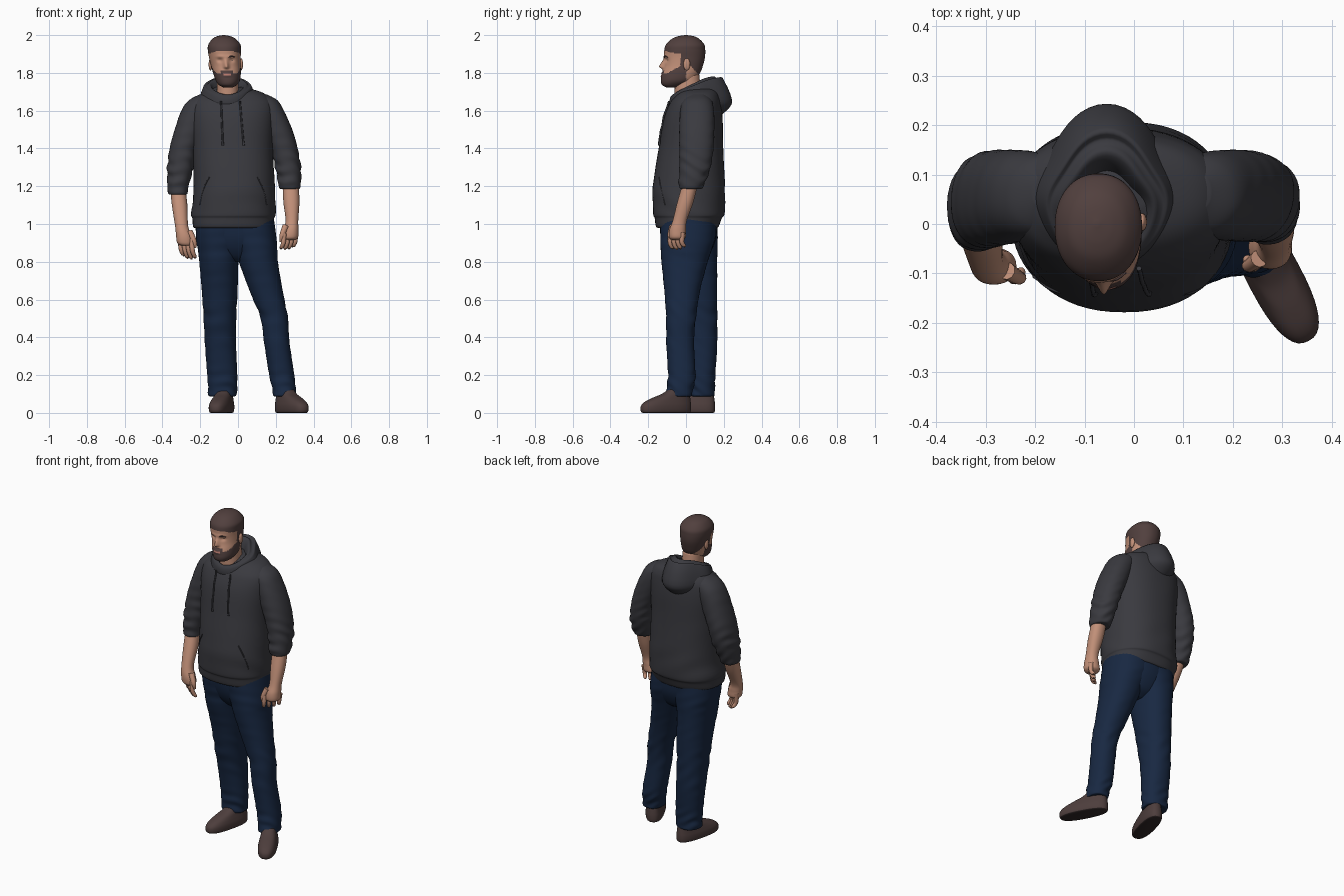
import bpy, bmesh, math
from math import sin, cos, pi, exp
from mathutils import Vector, Matrix

cube = bpy.data.objects.get("Cube")
if cube:
    bpy.data.objects.remove(cube, do_unlink=True)


def material(name, r, g, b):
    mat = bpy.data.materials.new(name)
    mat.use_nodes = True
    mat.diffuse_color = (r, g, b, 1)
    shader = mat.node_tree.nodes["Principled BSDF"]
    shader.inputs["Base Color"].default_value = (r, g, b, 1)
    shader.inputs["Roughness"].default_value = 0.8
    return mat


SKIN = material("skin", 0.54, 0.28, 0.19)
HAIR = material("brown hair", 0.083, 0.051, 0.048)
CLOTH = material("charcoal cloth", 0.042, 0.042, 0.05)
DENIM = material("navy denim", 0.009, 0.021, 0.054)
LEATHER = material("brown leather", 0.075, 0.048, 0.046)
SOLE = material("dark sole", 0.03, 0.02, 0.02)
LIPS = material("lips", 0.5, 0.2, 0.16)
EYE = material("eye", 0.05, 0.04, 0.04)


def finish(name, bm, mats):
    bmesh.ops.recalc_face_normals(bm, faces=bm.faces)
    for face in bm.faces:
        face.smooth = True
    mesh = bpy.data.meshes.new(name)
    bm.to_mesh(mesh)
    bm.free()
    for mat in mats:
        mesh.materials.append(mat)
    obj = bpy.data.objects.new(name, mesh)
    bpy.context.collection.objects.link(obj)
    return obj


def resample(rows, steps):
    """Smooth curve through rows of numbers."""
    out = []
    for i in range(len(rows) - 1):
        a, b, c, d = (rows[min(max(i + k, 0), len(rows) - 1)] for k in (-1, 0, 1, 2))
        for s in range(steps):
            t = s / steps
            out.append([q + t / 2 * (r - p + t * (2 * p - 5 * q + 4 * r - u + t * (3 * (q - r) + u - p)))
                        for p, q, r, u in zip(a, b, c, d)])
    return out + [list(rows[-1])]


def power(v, p):
    return math.copysign(abs(v) ** (2 / p), v)


def loft(name, rings, mats, steps=6, sides=40, p=2.2, fold=None, shape=None, rule=None, matrix=None):
    """Skin over level slices, each given as z, x min, x max, y min, y max."""
    bm = bmesh.new()
    loops = []
    for z, x0, x1, y0, y1 in resample(rings, steps):
        loop = []
        for k in range(sides):
            a = 2 * pi * k / sides
            grow = 1 + (fold(a, z) if fold else 0)
            co = Vector(((x0 + x1) / 2 + (x1 - x0) / 2 * power(cos(a), p) * grow,
                         (y0 + y1) / 2 + (y1 - y0) / 2 * power(sin(a), p) * grow, z))
            loop.append(bm.verts.new(shape(co) if shape else co))
        loops.append(loop)
    for low, high in zip(loops, loops[1:]):
        for k in range(sides):
            n = (k + 1) % sides
            bm.faces.new((low[k], low[n], high[n], high[k]))
    bm.faces.new(loops[0])
    bm.faces.new(loops[-1])
    if rule:
        for face in bm.faces:
            face.material_index = rule(face.calc_center_median())
    if matrix:
        bm.transform(matrix)
    return finish(name, bm, mats)


def tube(name, points, radii, mat):
    curve = bpy.data.curves.new(name, "CURVE")
    curve.dimensions = "3D"
    curve.bevel_depth = 1
    curve.bevel_resolution = 3
    curve.use_fill_caps = True
    rows = resample([(*q, r) for q, r in zip(points, radii)], 5)
    spline = curve.splines.new("POLY")
    spline.points.add(len(rows) - 1)
    for point, row in zip(spline.points, rows):
        point.co = (*row[:3], 1)
        point.radius = row[3]
    curve.materials.append(mat)
    obj = bpy.data.objects.new(name, curve)
    bpy.context.collection.objects.link(obj)


def ball(name, centre, size, mat):
    bm = bmesh.new()
    bmesh.ops.create_uvsphere(bm, u_segments=16, v_segments=10, radius=1)
    bm.transform(Matrix.Translation(centre) @ Matrix.Diagonal((*size, 1)))
    return finish(name, bm, [mat])


def wrinkles(amount, pitch, centre, spread):
    """Broken slanted cloth folds, strongest around one height."""
    return lambda a, z: amount * sin(pitch * z + 3 * sin(a + 1) + 2 * sin(2 * a)) * (
        .6 + .4 * sin(2 * a + 25 * z)) * (.12 + exp(-((z - centre) / spread) ** 2))


# Sweatshirt body
body = [(.98, -.22, .175, -.14, .155), (.985, -.238, .188, -.158, .172), (1.03, -.24, .192, -.165, .19),
        (1.06, -.246, .198, -.174, .205), (1.2, -.235, .195, -.175, .206), (1.4, -.24, .185, -.145, .197),
        (1.55, -.25, .19, -.12, .194), (1.63, -.245, .188, -.09, .186), (1.67, -.218, .165, -.062, .178),
        (1.7, -.175, .12, -.03, .165), (1.725, -.12, .03, .02, .14)]
loft("sweatshirt_body", body, [CLOTH], sides=64, p=2.25, fold=wrinkles(.014, 40, 1.1, .12))
body_rows = resample(body, 6)


def on_front(x, z):
    row = min(body_rows, key=lambda r: abs(r[0] - z))
    u = min(abs(x - (row[1] + row[2]) / 2) / (row[2] - row[1]) * 2, 1)
    return Vector((x, (row[3] + row[4]) / 2 - (row[4] - row[3]) / 2 * (1 - u ** 2.25) ** (1 / 2.25), z))


# Sleeves pushed up to the elbow
right_sleeve = [(1.685, -.205, -.15, .03, .1), (1.655, -.26, -.11, -.015, .135), (1.6, -.3, -.14, -.03, .148),
                (1.5, -.335, -.18, -.04, .15), (1.4, -.362, -.215, -.045, .147), (1.3, -.374, -.235, -.05, .13),
                (1.2, -.374, -.262, -.052, .09), (1.16, -.368, -.268, -.05, .07), (1.155, -.35, -.28, -.03, .05)]
left_sleeve = [(1.685, .1, .155, .03, .1), (1.655, .06, .208, -.015, .135), (1.6, .09, .243, -.03, .148),
               (1.5, .13, .287, -.035, .15), (1.4, .17, .316, -.035, .145), (1.3, .198, .332, -.035, .13),
               (1.22, .212, .333, -.038, .1), (1.19, .218, .328, -.036, .085), (1.185, .23, .315, -.02, .07)]
for side, rings in (("right", right_sleeve), ("left", left_sleeve)):
    loft(side + "_sleeve", rings, [CLOTH], steps=10, fold=wrinkles(.065, 95, 1.27, .1))

# Forearms and hands
right_arm = [(1.2, -.36, -.28, -.03, .06), (1.1, -.35, -.268, -.07, .02), (.99, -.333, -.264, -.11, -.04),
             (.94, -.328, -.245, -.122, -.048), (.9, -.322, -.238, -.12, -.05), (.885, -.3, -.25, -.11, -.065)]
left_arm = [(1.24, .235, .32, -.01, .07), (1.12, .24, .325, -.045, .04), (1.02, .252, .319, -.07, .005),
            (.97, .24, .32, -.088, .0), (.93, .232, .318, -.09, -.002), (.915, .25, .3, -.075, -.02)]
for side, rings, first, last, drop, lean in (
        ("right", right_arm, Vector((-.245, -.105, .9)), Vector((-.305, -.065, .905)), .04, .012),
        ("left", left_arm, Vector((.243, -.08, .93)), Vector((.305, -.018, .935)), .03, -.01)):
    loft(side + "_forearm", rings, [SKIN], sides=28)
    for i in range(4):
        root = first.lerp(last, i / 3)
        middle = root + Vector((lean / 3, -.004, -drop))
        length = drop * (.85, 1, .95, .7)[i]
        tip = middle + Vector((lean, .012, -length))
        tube(f"{side}_finger_{i + 1}", [root + Vector((0, 0, .02)), middle, tip, tip - Vector((0, 0, .004))],
             [.015, .0125, .01, .004], SKIN)
    thumb = first + Vector((lean, -.004, .01))
    tube(side + "_thumb", [first + Vector((-lean, .01, .06)), thumb, thumb + Vector((lean / 2, .004, -.035))],
         [.018, .014, .008], SKIN)

# Hood lying open on the shoulders: front outline blends into a pointed back outline
front = resample([(.08, 1.62), (.085, 1.665), (.097, 1.685), (.113, 1.67), (.117, 1.635), (.1, 1.6), (.08, 1.59)], 4)
back = resample([(.05, 1.64), (.085, 1.745), (.115, 1.782), (.14, 1.765), (.165, 1.772), (.213, 1.66), (.19, 1.605),
                 (.12, 1.55)], 4)
back = [back[round(i * (len(back) - 1) / (len(front) - 1))] for i in range(len(front))]
bm = bmesh.new()
loops = []
for k in range(72):
    a = 2 * pi * k / 72
    w = (1 - cos(a)) / 2
    loop = []
    for (r0, z0), (r1, z1) in zip(front, back):
        r = r0 + (r1 - r0) * w
        pinch = 1 - .1 * sin(a) ** 2 - (.13 * sin(2 * a) ** 2 if cos(a) < 0 else 0)
        loop.append(bm.verts.new((-.055 + r * sin(a) * pinch, .03 - r * cos(a) * pinch, z0 + (z1 - z0) * w ** .8)))
    loops.append(loop)
for k, loop in enumerate(loops):
    after = loops[(k + 1) % len(loops)]
    for i in range(len(loop) - 1):
        bm.faces.new((loop[i], after[i], after[i + 1], loop[i + 1]))
finish("hood", bm, [CLOTH])

# Drawstrings and pocket openings
for side, x0, x1 in (("right", -.09, -.08), ("left", .01, .03)):
    path = [on_front(x0 + (x1 - x0) * t / 9, 1.65 - .026 * t) - Vector((0, .004, 0)) for t in range(10)]
    path[0].y = -.09
    tube(side + "_drawstring", path, [.005] * 9 + [.007], CLOTH)
for side, s in (("right", -1), ("left", 1)):
    seam = [on_front(-.025 + s * x, z) for x, z in ((.125, 1.25), (.147, 1.21), (.165, 1.16), (.178, 1.1))]
    tube(side + "_pocket_seam", seam, [.003] * 4, CLOTH)

# Trousers
loft("trouser_seat", [(.8, -.04, .05, -.05, .07), (.83, -.12, .13, -.085, .115), (.88, -.17, .17, -.115, .145),
                      (.94, -.19, .18, -.132, .162), (1.03, -.22, .18, -.138, .165)], [DENIM])
right_leg = [(1.03, -.225, .07, -.135, .165), (.93, -.222, .035, -.125, .167), (.86, -.212, .012, -.112, .167),
             (.8, -.205, .002, -.105, .165), (.65, -.192, -.002, -.065, .165),
             (.5, -.182, -.01, -.035, .165), (.35, -.174, -.01, -.005, .165), (.2, -.163, -.004, .015, .155),
             (.12, -.158, -.006, .018, .152), (.09, -.155, -.01, .02, .15), (.088, -.13, -.03, .04, .13)]
left_leg = [(1.03, -.1, .19, -.138, .16), (.93, -.055, .203, -.136, .155), (.86, -.015, .208, -.134, .135),
            (.8, .004, .211, -.13, .115), (.65, .06, .236, -.115, .075),
            (.5, .12, .264, -.105, .052), (.38, .137, .272, -.105, .042), (.2, .165, .298, -.095, .05),
            (.12, .184, .306, -.105, .035), (.09, .188, .306, -.106, .03), (.088, .21, .29, -.08, .01)]
for side, rings, knee in (("right", right_leg, .48), ("left", left_leg, .5)):
    low, mid = wrinkles(.05, 95, .14, .08), wrinkles(.035, 60, knee, .1)
    loft(side + "_trouser_leg", rings, [DENIM], steps=10, fold=lambda a, z: low(a, z) + mid(a, z))

# Shoes
shoe = [(0, -.042, .042, -.135, .135), (.004, -.05, .05, -.143, .142), (.018, -.054, .054, -.148, .145),
        (.04, -.054, .054, -.143, .145), (.06, -.05, .05, -.12, .143), (.08, -.045, .045, -.075, .14),
        (.1, -.041, .041, -.02, .136), (.125, -.037, .037, .02, .125)]
for side, x, y, angle in (("right", -.087, .012, -14), ("left", .284, -.106, 28)):
    place = Matrix.Translation((x, y, 0)) @ Matrix.Rotation(math.radians(angle), 4, "Z")
    loft(side + "_shoe", shoe, [LEATHER, SOLE], p=2.5, matrix=place, rule=lambda c: int(c.z < .004))

# Neck
loft("neck", [(1.6, -.12, .01, -.06, .09), (1.7, -.113, .004, -.06, .08), (1.79, -.112, .0, -.06, .07)], [SKIN])


# Head with sculpted nose, brow, eye sockets and lips
def middle_x(z):
    return -.052 - .1 * (z - 1.74)


def bump(v, spread):
    return exp(-(v / spread) ** 2)


def sculpt(co):
    if co.y < -.03:
        dx, z = co.x - middle_x(co.z), co.z
        nose = .027 * bump(dx, .013) * bump(z - 1.833, .032 if z > 1.833 else .011)
        brow = .005 * bump(abs(dx) - .025, .025) * bump(z - 1.886, .009)
        socket = .009 * bump(abs(dx) - .031, .014) * bump(z - 1.867, .011)
        mouth = .005 * bump(dx, .022) * (bump(z - 1.797, .006) + bump(z - 1.784, .005))
        co.y -= nose + brow + mouth - socket
    return co


def head_colour(c):
    dx = abs(c.x - middle_x(c.z))
    if c.y < -.06 and dx < .02 and 1.785 < c.z < 1.796:
        return 3
    if c.y < -.095 and dx < .033 and 1.79 < c.z < 1.814:
        return 2
    if c.y < 0 and c.z < 1.795 + max(c.y + .105, 0) * .55:
        return 2
    if c.y > 0:
        hairline = max(1.868 - 1.2 * c.y, 1.78)
    elif c.y > -.03:
        hairline = 1.84
    else:
        hairline = 1.917 - .35 * max(dx - .04, 0)
    return int(c.z > hairline)


loft("head", [(1.722, -.075, -.03, -.1, -.05), (1.735, -.1, -.008, -.126, -.005), (1.76, -.118, .01, -.133, .045),
              (1.8, -.132, .015, -.126, .075), (1.84, -.143, .014, -.115, .09), (1.88, -.153, .014, -.114, .1),
              (1.92, -.16, .016, -.115, .102), (1.95, -.157, .013, -.106, .097), (1.98, -.136, -.012, -.075, .07),
              (1.994, -.11, -.04, -.042, .042), (2.0, -.08, -.07, -.005, .005)],
     [SKIN, HAIR, HAIR, LIPS], steps=9, sides=110, p=2.15, shape=sculpt, rule=head_colour)

for side, s in (("right", -1), ("left", 1)):
    x = middle_x(1.865)
    ball(side + "_ear", (x + s * .081, .004, 1.845), (.01, .018, .032), SKIN)
    ball(side + "_eye", (x + s * .031, -.089, 1.867), (.01, .0085, .0045), EYE)
    tube(side + "_eyebrow", [(x + s * d, y, z) for d, y, z in
                             ((.014, -.114, 1.882), (.03, -.11, 1.888), (.048, -.098, 1.883))],
         [.003, .004, .002], HAIR)
